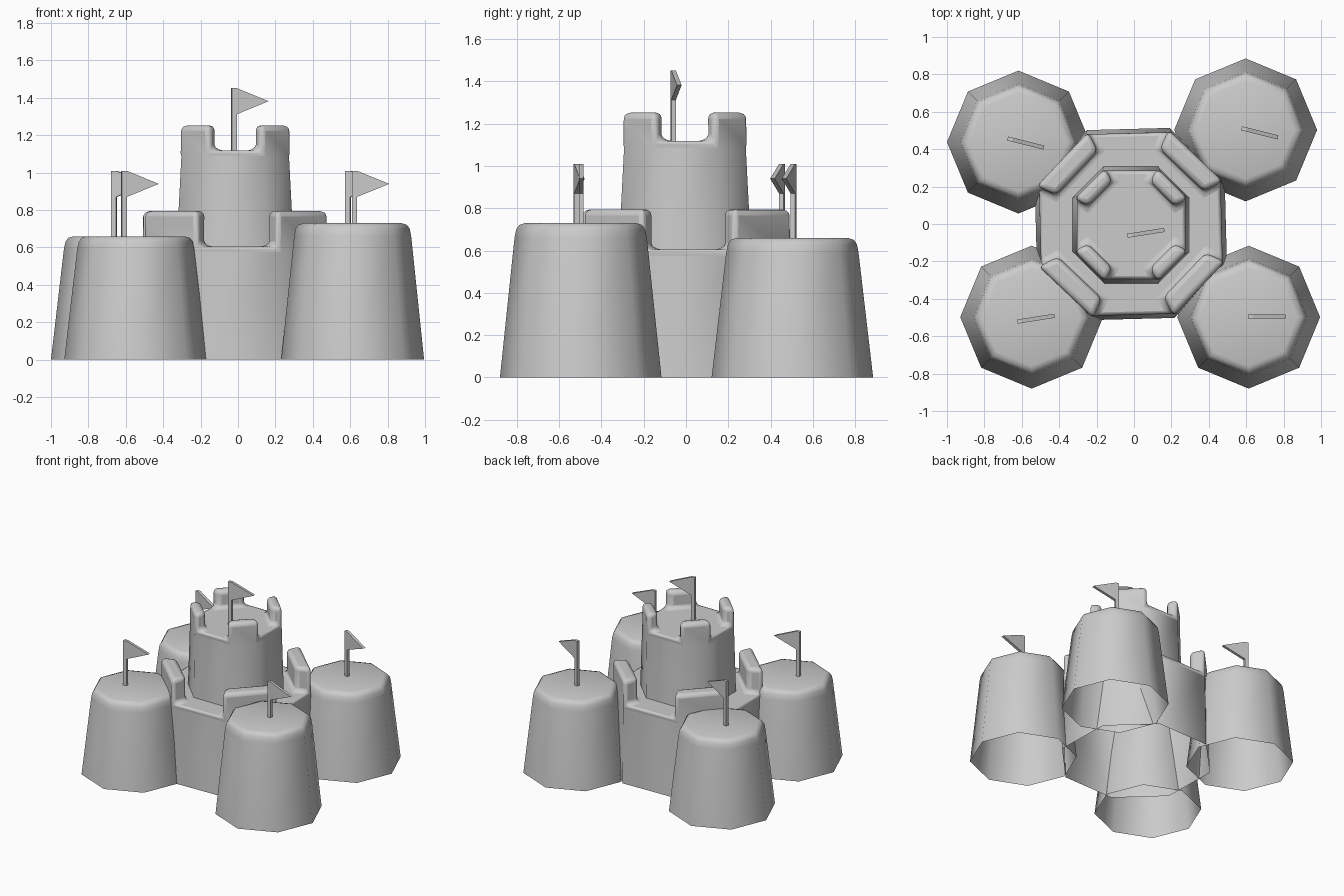
import bpy, bmesh
from math import pi, cos, sin, radians
from mathutils import Matrix

if "Cube" in bpy.data.objects:
    bpy.data.objects.remove(bpy.data.objects["Cube"])


def finish(bm, name, loc=(0, 0, 0), turn=0.0, smooth=True):
    bmesh.ops.recalc_face_normals(bm, faces=bm.faces[:])
    me = bpy.data.meshes.new(name)
    bm.to_mesh(me)
    bm.free()
    ob = bpy.data.objects.new(name, me)
    ob.location = loc
    ob.rotation_euler.z = radians(turn)
    bpy.context.collection.objects.link(ob)
    if smooth:
        bpy.ops.object.select_all(action='DESELECT')
        bpy.context.view_layer.objects.active = ob
        ob.select_set(True)
        bpy.ops.object.shade_smooth_by_angle(angle=radians(60))
    return ob


def loft(bm, rings):
    """Bridge rings of points and return the bands of faces; the last ring is capped."""
    vs = [[bm.verts.new(p) for p in r] for r in rings]
    bands = []
    for a, b in zip(vs, vs[1:]):
        n = len(a)
        bands.append([bm.faces.new((a[i], a[(i + 1) % n], b[(i + 1) % n], b[i]))
                      for i in range(n)])
    bm.faces.new(vs[-1])
    return bands


def corner_tower(name, x, y, h):
    # eight-sided bucket shape with a rounded top rim, open below
    profile = [(0.382, 0), (0.313, h - 0.07), (0.305, h - 0.03), (0.29, h - 0.009), (0.262, h)]
    bm = bmesh.new()
    loft(bm, [[(r * cos(i * pi / 4), r * sin(i * pi / 4), z) for i in range(8)]
              for r, z in profile])
    finish(bm, name, (x, y, 0))


def octagon(a, h, z):
    return [(a, -h, z), (a, h, z), (h, a, z), (-h, a, z),
            (-a, h, z), (-a, -h, z), (-h, -a, z), (h, -a, z)]


def keep(name, loc, turn, base, top, inner, z0, z1, rise, bevel):
    # eight-sided block with battlements raised on the diagonal sides
    bm = bmesh.new()
    bands = loft(bm, [octagon(*base, z0), octagon(*top, z1), octagon(*inner, z1)])
    bmesh.ops.recalc_face_normals(bm, faces=bm.faces[:])
    res = bmesh.ops.extrude_discrete_faces(bm, faces=bands[1][1::2])
    for f in res['faces']:
        bmesh.ops.translate(bm, verts=f.verts[:], vec=(0, 0, rise))
    bmesh.ops.remove_doubles(bm, verts=bm.verts[:], dist=0.0001)
    ob = finish(bm, name, loc, turn)
    mod = ob.modifiers.new("rounding", 'BEVEL')
    mod.width = bevel
    mod.segments = 3
    mod.limit_method = 'ANGLE'
    mod.angle_limit = radians(55)


def flag(name, x, y, z0, z1, turn):
    # flat pole and pennant cut from one plate
    w, t = 0.027, 0.022
    outline = [(0, z0), (w, z0), (w, z1 - 0.14), (0.2, z1 - 0.07), (w, z1), (0, z1)]
    bm = bmesh.new()
    f = bm.faces.new([bm.verts.new((px, -t / 2, pz)) for px, pz in outline])
    ext = bmesh.ops.extrude_face_region(bm, geom=[f])
    bmesh.ops.translate(bm, vec=(0, t, 0),
                        verts=[v for v in ext['geom'] if isinstance(v, bmesh.types.BMVert)])
    finish(bm, name, (x, y, 0), turn, smooth=False)


# corner towers: name, centre, height, flag foot and flag turn
for name, x, y, h, fx, fy, turn in [
        ("front_right", 0.613, -0.498, 0.73, 0.609, -0.495, 0),
        ("front_left", -0.547, -0.498, 0.66, -0.623, -0.522, 9),
        ("back_right", 0.597, 0.503, 0.66, 0.575, 0.512, -14),
        ("back_left", -0.618, 0.438, 0.66, -0.676, 0.457, -14)]:
    corner_tower(name + "_tower", x, y, h)
    flag(name + "_flag", fx, fy, h - 0.01, 1.01, turn)

# central keep in two tiers, with its flag
keep("lower_keep", (-0.017, 0, 0), 1.5, (0.508, 0.22), (0.498, 0.215), (0.395, 0.165),
     0, 0.605, 0.19, 0.03)
keep("upper_keep", (-0.015, -0.005, 0), 0, (0.313, 0.145), (0.303, 0.14), (0.232, 0.1),
     0.6, 1.118, 0.135, 0.03)
flag("keep_flag", -0.035, -0.063, 1.11, 1.452, 9)
